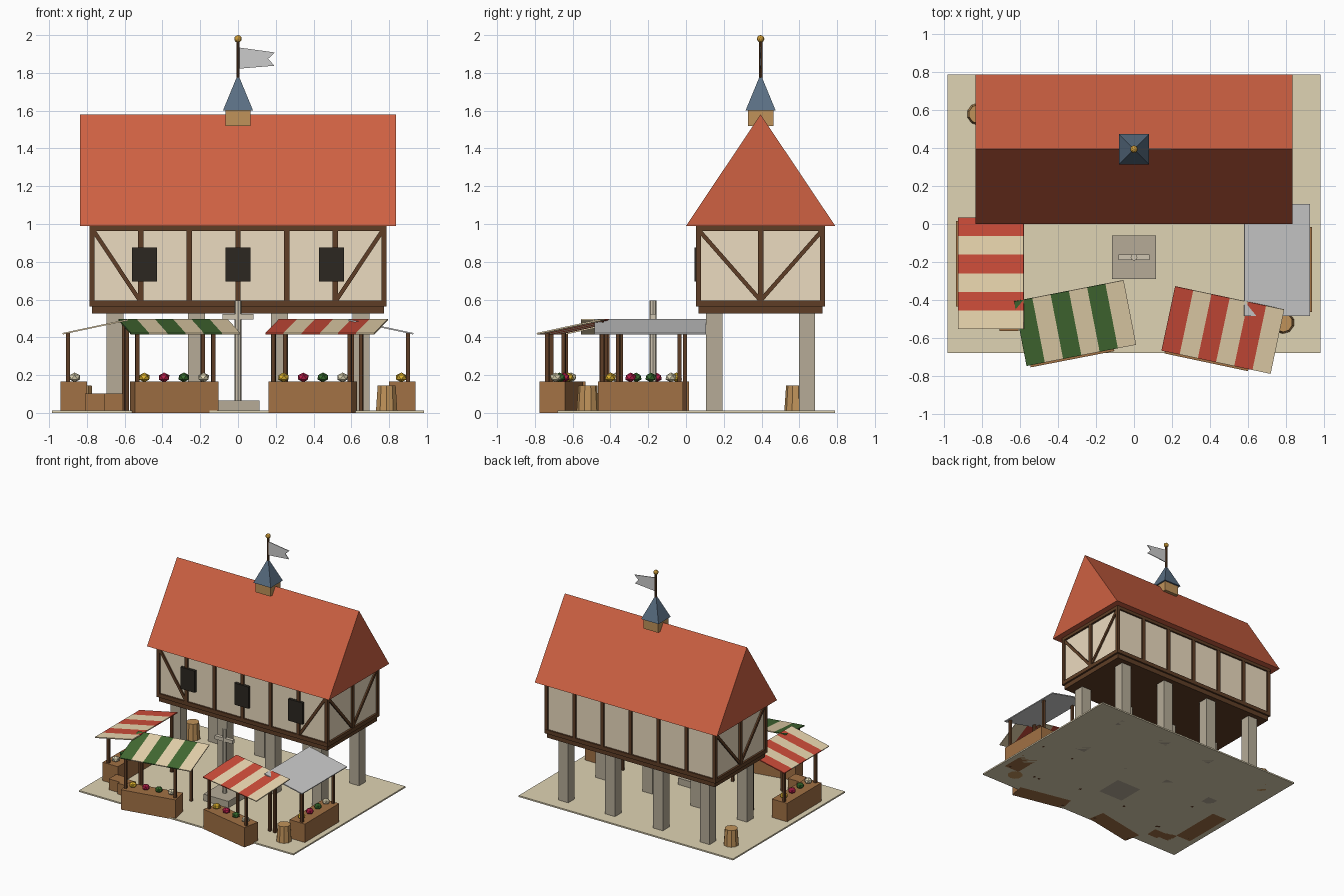
import bpy, bmesh
from math import radians, pi
from mathutils import Matrix, Vector

if "Cube" in bpy.data.objects:
    bpy.data.objects.remove(bpy.data.objects["Cube"])

T = Matrix.Translation
I = Matrix.Identity(4)


def material(name, r, g, b):
    m = bpy.data.materials.new(name)
    m.diffuse_color = [(c / 255) ** 2.2 for c in (r, g, b)] + [1]
    m.use_nodes = True
    m.node_tree.nodes["Principled BSDF"].inputs["Base Color"].default_value = m.diffuse_color
    return m


ROOF = material("roof_tile", 205, 97, 68)
PLASTER = material("plaster", 235, 218, 190)
TIMBER = material("timber", 95, 64, 42)
STONE = material("stone", 180, 170, 150)
PALE = material("pale_stone", 205, 195, 175)
EARTH = material("earth", 222, 210, 178)
WOOD = material("wood", 160, 112, 70)
OAK = material("light_oak", 190, 145, 90)
RED = material("red_cloth", 205, 78, 60)
GREEN = material("green_cloth", 70, 108, 55)
CREAM = material("cream_cloth", 235, 215, 175)
SLATE = material("slate", 90, 110, 130)
GOLD = material("gold", 205, 155, 60)
DARK = material("dark_opening", 48, 44, 38)
GOODS = [material("yellow_fruit", 225, 180, 50), material("crimson_fruit", 185, 35, 75),
         material("green_fruit", 60, 110, 50), material("pale_fruit", 225, 215, 180)]


def finish(name, bm, mat, M=I):
    bmesh.ops.recalc_face_normals(bm, faces=bm.faces)
    me = bpy.data.meshes.new(name)
    bm.to_mesh(me)
    bm.free()
    ob = bpy.data.objects.new(name, me)
    ob.matrix_world = M
    if mat:
        me.materials.append(mat)
    bpy.context.collection.objects.link(ob)
    return ob


def box(name, xs, ys, zs, mat, M=I):
    """Box from its x, y and z ranges."""
    bm = bmesh.new()
    ranges = (xs, ys, zs)
    bmesh.ops.create_cube(bm, size=1, matrix=T([sum(r) / 2 for r in ranges])
                          @ Matrix.Diagonal([r[1] - r[0] for r in ranges] + [1]))
    return finish(name, bm, mat, M)


def cone(name, loc, r1, r2, z0, z1, n, mat, turn=0):
    bm = bmesh.new()
    bmesh.ops.create_cone(bm, cap_ends=True, segments=n, radius1=r1, radius2=r2, depth=z1 - z0,
                          matrix=Matrix.Rotation(turn, 4, 'Z'))
    return finish(name, bm, mat, T((*loc, (z0 + z1) / 2)))


def prism(name, outline, start, sweep, mat):
    """Extrude a closed outline along a vector."""
    bm = bmesh.new()
    f = bm.faces.new([bm.verts.new(Vector(p) + Vector(start)) for p in outline])
    new = bmesh.ops.extrude_face_region(bm, geom=[f])["geom"]
    bmesh.ops.translate(bm, vec=sweep, verts=[v for v in new if isinstance(v, bmesh.types.BMVert)])
    return finish(name, bm, mat)


def strut(name, a, b, w, mat):
    a, b = Vector(a), Vector(b)
    M = T((a + b) / 2) @ (b - a).to_track_quat('Z', 'Y').to_matrix().to_4x4()
    h = (b - a).length / 2
    return box(name, (-w / 2, w / 2), (-w / 2, w / 2), (-h, h), mat, M)


# Ground
box("ground_slab", (-.985, .985), (-.68, .79), (0, .012), EARTH)

# Open arcade of stone pillars
for x in (-.65, -.22, .22, .65):
    for y in (.15, .64):
        box("stone_pillar", (x - .045, x + .045), (y - .043, y + .043), (0, .53), STONE)

# Upper hall: floor, plaster and timber frame
YC = .395
box("hall_floor", (-.772, .772), (.067, .723), (.525, .567), TIMBER)
box("hall_wall", (-.77, .77), (.067, .723), (.56, 1.0), PLASTER)
for z in (.58, .98):
    for y in (.067, .723):
        box("long_rail", (-.787, .787), (y - .014, y + .014), (z - .016, z + .016), TIMBER)
    for x in (-.773, .773):
        box("end_rail", (x - .014, x + .014), (.053, .737), (z - .016, z + .016), TIMBER)
for i in range(7):
    x = -.773 + i * .2577
    for y in (.067, .723):
        box("wall_post", (x - .014, x + .014), (y - .013, y + .013), (.565, .99), TIMBER)
for s in (-1, 1):
    box("gable_post", (s * .773 - .013, s * .773 + .013), (YC - .014, YC + .014), (.565, .99), TIMBER)
    strut("front_brace", (s * .765, .067, .965), (s * .52, .067, .595), .022, TIMBER)
    for y in (.07, .72):
        strut("gable_brace", (s * .771, y, .965), (s * .771, YC, .595), .022, TIMBER)
for x in (-.495, 0, .495):
    box("window", (x - .065, x + .065), (.044, .075), (.695, .875), DARK)

# Roof
prism("roof", [(0, 0, .99), (0, .79, .99), (0, YC, 1.58)], (-.837, 0, 0), (1.674, 0, 0), ROOF)

# Ridge turret with spire, pole, ball and swallowtail flag
box("turret_base", (-.067, .067), (YC - .067, YC + .067), (1.52, 1.605), OAK)
cone("spire", (0, YC), .08 * 2 ** .5, .008, 1.6, 1.78, 4, SLATE, pi / 4)
cone("flag_pole", (0, YC), .009, .009, 1.75, 1.97, 8, TIMBER)
bm = bmesh.new()
bmesh.ops.create_icosphere(bm, subdivisions=2, radius=.02)
finish("pole_ball", bm, GOLD, T((0, YC, 1.98)))
prism("flag", [(0, 0, 1.935), (.195, 0, 1.908), (.16, 0, 1.875), (.192, 0, 1.838), (0, 0, 1.822)],
      (0, YC - .003, 0), (0, .006, 0), None)

# Market cross
box("cross_base", (-.115, .115), (-.29, -.06), (0, .066), STONE)
cone("cross_shaft", (0, -.175), .018, .018, .06, .595, 8, PALE)
box("cross_arm", (-.082, .082), (-.19, -.16), (.494, .524), PALE)


def stall(name, x, y, turn, cloth):
    M = T((x, y, 0)) @ Matrix.Rotation(radians(turn), 4, 'Z')
    box(name + "_counter", (-.225, .225), (-.185, -.045), (0, .165), WOOD, M)
    for px in (-.205, .205):
        for py, top in ((-.145, .425), (.15, .485)):
            box(name + "_post", (px - .01, px + .01), (py - .01, py + .01), (0, top), TIMBER, M)
    # sloping awning made of six stripes
    tilt = M @ T((.05, 0, .456)) @ Matrix.Rotation(radians(12), 4, 'X')
    w = .0982
    for i in range(6):
        box(name + "_awning", ((i - 3) * w, (i - 2) * w), (-.177, .177), (-.004, .004), cloth[i % 2], tilt)
    # goods on the counter
    for i, mat in enumerate(GOODS):
        bm = bmesh.new()
        bmesh.ops.create_icosphere(bm, subdivisions=1, radius=.032,
                                   matrix=Matrix.Diagonal((1, 1, .8, 1)))
        finish(name + "_goods", bm, mat, M @ T((-.16 + i * .1067, -.11, .188)))


stall("green_stall", -.36, -.532, 11, (GREEN, CREAM))
stall("red_stall", .42, -.549, -12, (RED, CREAM))
stall("left_stall", -.755, -.21, -90, (RED, CREAM))
stall("grey_stall", .755, -.24, 90, (None, None))

# Crates and barrels
for x, y in ((-.76, -.49), (-.66, -.515)):
    box("crate", (x - .05, x + .05), (y - .05, y + .05), (0, .102), WOOD)
for x, y in ((-.822, .58), (.787, -.52)):
    cone("barrel", (x, y), .06, .05, 0, .146, 10, OAK)
